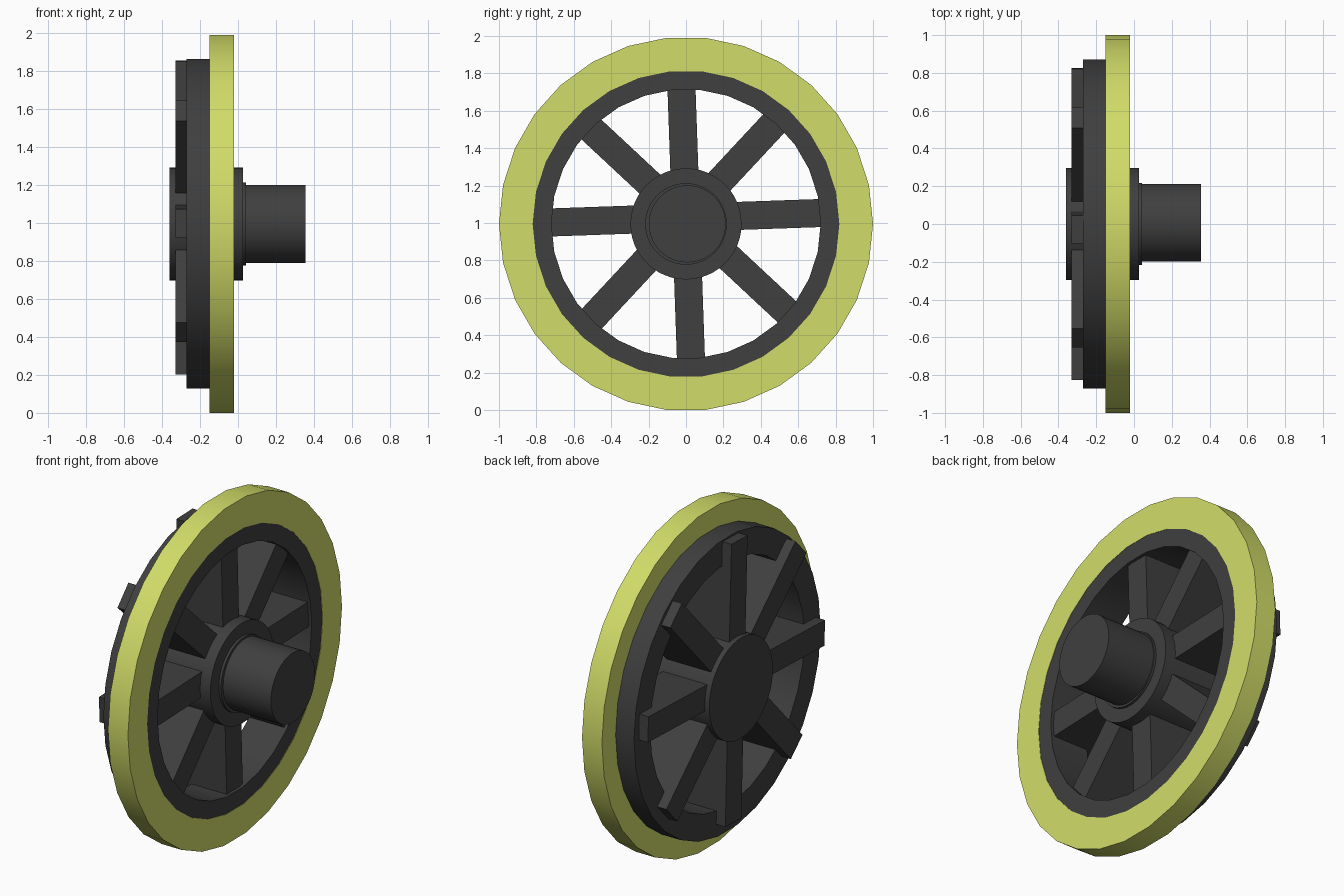
import bpy, bmesh
from math import cos, sin, pi, radians
from mathutils import Matrix

if "Cube" in bpy.data.objects:
    bpy.data.objects.remove(bpy.data.objects["Cube"])

CZ = 0.995  # axle height


def material(name, color):
    m = bpy.data.materials.new(name)
    m.diffuse_color = color
    m.use_nodes = True
    m.node_tree.nodes["Principled BSDF"].inputs["Base Color"].default_value = m.diffuse_color
    return m


dark = material("dark_metal", (0.05, 0.05, 0.05, 1))
yellow = material("yellow_tread", (0.64, 0.72, 0.14, 1))


def finish(name, bm, mat, smooth=True):
    bmesh.ops.recalc_face_normals(bm, faces=bm.faces)
    me = bpy.data.meshes.new(name)
    bm.to_mesh(me)
    bm.free()
    me.materials.append(mat)
    ob = bpy.data.objects.new(name, me)
    bpy.context.collection.objects.link(ob)
    if smooth:
        bpy.ops.object.select_all(action='DESELECT')
        ob.select_set(True)
        bpy.context.view_layer.objects.active = ob
        bpy.ops.object.shade_smooth_by_angle(angle=radians(30))
    return ob


def lathe(name, profile, sides, mat, ring=False, y=0.0):
    """Spin (x, radius) points round the x axis; ring closes the profile, otherwise the ends are capped."""
    bm = bmesh.new()
    loops = [[bm.verts.new((x, y + r * cos(2 * pi * i / sides), CZ + r * sin(2 * pi * i / sides)))
              for i in range(sides)] for x, r in profile]
    pairs = list(zip(loops, loops[1:]))
    if ring:
        pairs.append((loops[-1], loops[0]))
    else:
        bm.faces.new(loops[0])
        bm.faces.new(loops[-1])
    for a, b in pairs:
        for i in range(sides):
            j = (i + 1) % sides
            bm.faces.new((a[i], a[j], b[j], b[i]))
    return finish(name, bm, mat)


def tube(name, x0, x1, inner, outer, sides, mat):
    return lathe(name, [(x0, inner), (x0, outer), (x1, outer), (x1, inner)], sides, mat, ring=True)


# Yellow flange and the dark rim inside it
tube("flange", -0.15, -0.02, 0.82, 1.0, 30, yellow)
tube("rim", -0.27, -0.022, 0.72, 0.872, 30, dark)

# Hub, collar and axle stub
lathe("hub", [(-0.36, 0.297), (0.027, 0.297)], 48, dark)
lathe("collar", [(0.02, 0.218), (0.042, 0.218)], 48, dark)
lathe("axle", [(0.03, 0.206), (0.355, 0.206)], 48, dark, y=0.007)

# Eight deep spokes, slightly turned and set a little above the axle
bm = bmesh.new()
for k in range(8):
    place = (Matrix.Translation((-0.185, 0, 1.028))
             @ Matrix.Rotation(radians(2 + 45 * k), 4, 'X')
             @ Matrix.Translation((0, 0.4725, 0))
             @ Matrix.Diagonal((0.29, 0.705, 0.15, 1)))
    bmesh.ops.create_cube(bm, size=1, matrix=place)
finish("spokes", bm, dark, smooth=False)
